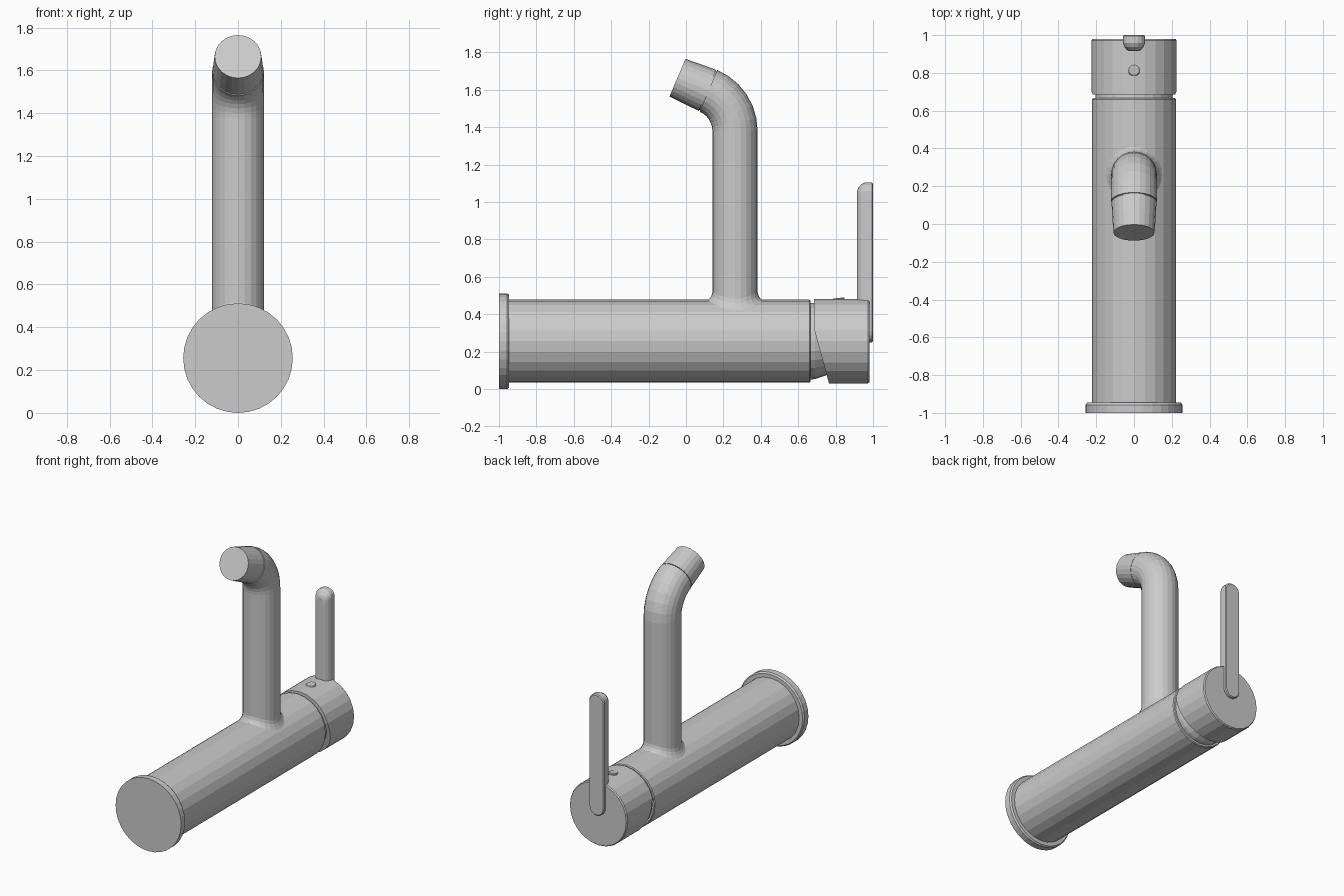
import bpy, bmesh
from math import sin, cos, pi, radians, sqrt
from mathutils import Vector

if "Cube" in bpy.data.objects:
    bpy.data.objects.remove(bpy.data.objects["Cube"], do_unlink=True)

AXIS_Z = 0.256
BODY_R = 0.222
SPOUT_Y = 0.262
SPOUT_R = 0.121

metal = bpy.data.materials.new("brushed grey metal")
metal.use_nodes = True
metal.diffuse_color = (0.6, 0.6, 0.6, 1)
metal.node_tree.nodes["Principled BSDF"].inputs["Base Color"].default_value = (0.6, 0.6, 0.6, 1)


def loft(name, rings):
    """Skin a list of equal-length closed rings and cap both ends."""
    bm = bmesh.new()
    loops = [[bm.verts.new(p) for p in ring] for ring in rings]
    n = len(loops[0])
    for a, b in zip(loops, loops[1:]):
        for i in range(n):
            j = (i + 1) % n
            bm.faces.new((a[i], a[j], b[j], b[i]))
    bm.faces.new(loops[0])
    bm.faces.new(loops[-1])
    bmesh.ops.recalc_face_normals(bm, faces=bm.faces)
    mesh = bpy.data.meshes.new(name)
    bm.to_mesh(mesh)
    bm.free()
    mesh.materials.append(metal)
    obj = bpy.data.objects.new(name, mesh)
    bpy.context.collection.objects.link(obj)
    return obj


def ring(center, u, v, r, n=24):
    c, u, v = Vector(center), Vector(u), Vector(v)
    return [c + r * (cos(2 * pi * i / n) * u + sin(2 * pi * i / n) * v) for i in range(n)]


def lathe_y(name, profile, n=24):
    """Turn (y, radius) pairs around the body axis."""
    return loft(name, [ring((0, y, AXIS_Z), (1, 0, 0), (0, 0, 1), r, n) for y, r in profile])


# Horizontal body
lathe_y("base_flange", [(-1, 0.256), (-0.957, 0.256), (-0.946, 0.248), (-0.946, 0.2)], 32)
lathe_y("main_body", [(-0.96, BODY_R), (0.66, BODY_R), (0.666, 0.217)])
lathe_y("cartridge_neck", [(0.64, 0.206), (0.69, 0.203), (0.8, 0.165)])

# Rotating cap, its front rim cut back at a slant below the middle
def slanted(r):
    pts = ring((0, 0.685, AXIS_Z), (1, 0, 0), (0, 0, 1), r)
    for p in pts:
        p.y += max(0, 0.32 - p.z) * 0.275
    return pts

cap_back = [ring((0, y, AXIS_Z), (1, 0, 0), (0, 0, 1), r) for y, r in ((0.972, 0.226), (0.98, 0.22))]
loft("handle_cap", [slanted(0.19), slanted(0.226)] + cap_back)

# Flared collar that follows the round body
def saddle(r, lift):
    pts = ring((0, SPOUT_Y, 0), (1, 0, 0), (0, 1, 0), r)
    for p in pts:
        p.z = AXIS_Z + sqrt(BODY_R ** 2 - p.x ** 2) + lift
    return pts

loft("spout_collar", [saddle(0.152, -0.004), saddle(0.136, 0.006), saddle(0.126, 0.02), saddle(SPOUT_R, 0.04)])

# Spout: straight pipe, then an arc leaning to the front
BEND_R, BEND_START, BEND = 0.233, 1.38, radians(67)

def pipe_ring(angle, along, r):
    c = Vector((0, SPOUT_Y - BEND_R * (1 - cos(angle)), BEND_START + BEND_R * sin(angle)))
    c += along * Vector((0, -sin(angle), cos(angle)))
    return ring(c, (1, 0, 0), (0, cos(angle), sin(angle)), r)

pipe = [ring((0, SPOUT_Y, 0.4), (1, 0, 0), (0, 1, 0), SPOUT_R)]
pipe += [pipe_ring(BEND * i / 6, 0, SPOUT_R) for i in range(7)]
loft("spout_pipe", pipe)
loft("spout_joint", [pipe_ring(BEND, s, 0.113) for s in (-0.01, 0.02)])
loft("spout_outlet", [pipe_ring(BEND, s, r) for s, r in ((0.006, 0.119), (0.09, 0.115), (0.18, 0.109))])

# Lever: upright bar with a flat back, rounded front edges and rounded ends
def lever_outline(y, inset):
    w, top, steps = 0.058 - inset, 1.105 - 1.35 * inset, 8
    pts = []
    for i in range(steps + 1):
        a = pi * i / steps
        pts.append(Vector((w * cos(a), y, top - 0.045 + 0.045 * sin(a))))
    for i in range(steps + 1):
        a = pi + pi * i / steps
        pts.append(Vector((w * cos(a), y, 0.308 + w * sin(a))))
    return pts

loft("lever_handle", [lever_outline(y, d) for y, d in
                      ((0.915, 0.034), (0.922, 0.02), (0.936, 0.008), (0.957, 0), (0.994, 0), (1.0, 0.005))])

# Small marker button on top of the cap
loft("marker_button", [ring((0, 0.815, z), (1, 0, 0), (0, 1, 0.12), r, 16)
                       for z, r in ((0.46, 0.033), (0.483, 0.033), (0.487, 0.028))])
